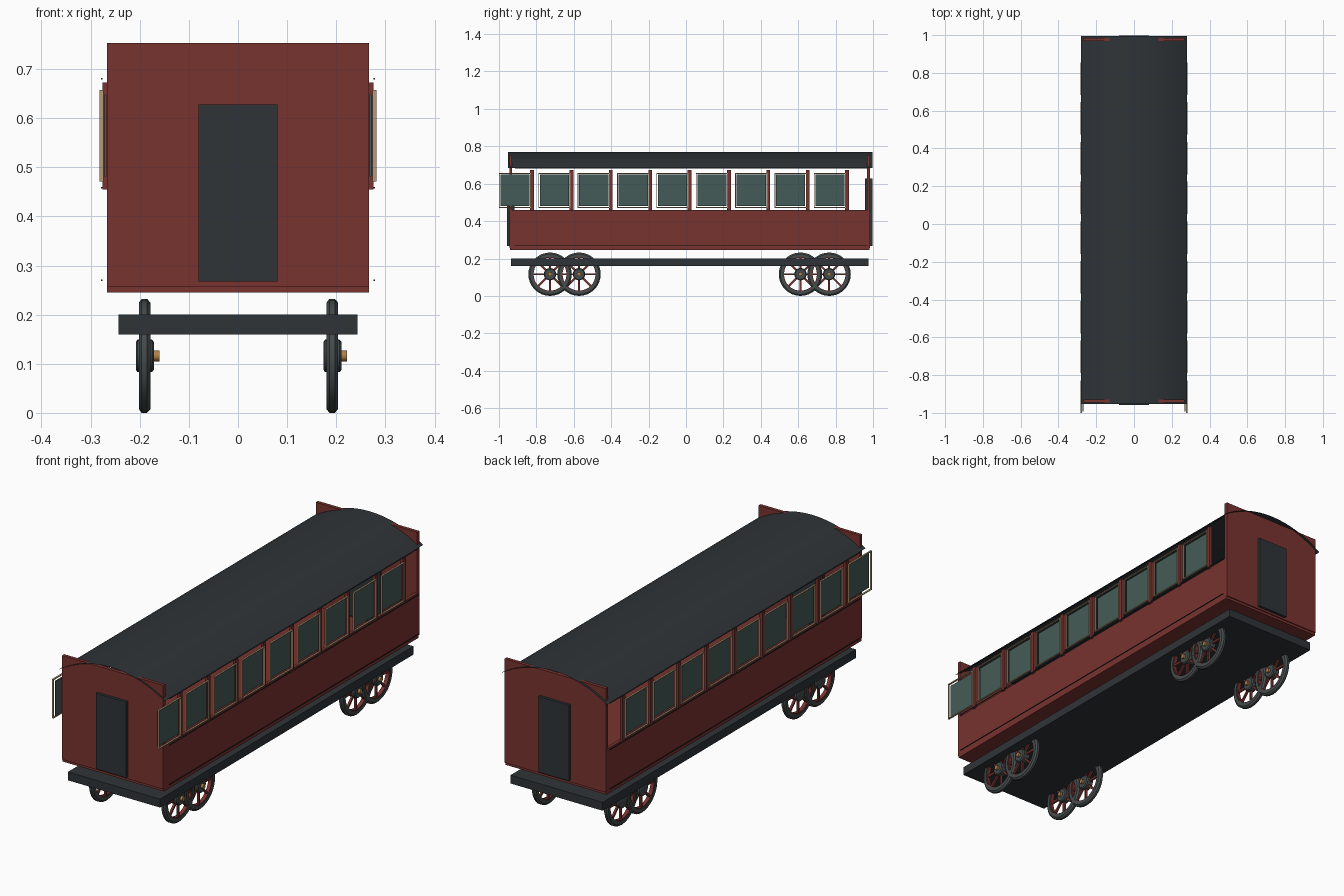
import bpy, bmesh, math
from mathutils import Matrix, Vector

if "Cube" in bpy.data.objects:
    bpy.data.objects.remove(bpy.data.objects["Cube"])

CY = 0.02                      # middle of the carriage along its length


def mat(name, r, g, b):
    m = bpy.data.materials.new(name)
    m.diffuse_color = (r, g, b, 1)
    m.use_nodes = True
    m.node_tree.nodes["Principled BSDF"].inputs["Base Color"].default_value = m.diffuse_color
    return m


RED = mat("red_paint", 0.19, 0.033, 0.029)
DARK = mat("dark_metal", 0.028, 0.034, 0.039)
STEEL = mat("wheel_steel", 0.06, 0.07, 0.07)
GLASS = mat("window_glass", 0.06, 0.105, 0.095)
TAN = mat("window_trim", 0.45, 0.33, 0.2)
BRASS = mat("brass", 0.42, 0.22, 0.07)


def finish(bm, name, material, smooth=False):
    me = bpy.data.meshes.new(name)
    bmesh.ops.recalc_face_normals(bm, faces=bm.faces)
    bm.to_mesh(me)
    bm.free()
    ob = bpy.data.objects.new(name, me)
    bpy.context.collection.objects.link(ob)
    me.materials.append(material)
    if smooth:
        bpy.ops.object.select_all(action='DESELECT')
        ob.select_set(True)
        bpy.context.view_layer.objects.active = ob
        bpy.ops.object.shade_smooth_by_angle(angle=math.radians(35))
    return ob


def add_box(bm, x0, x1, y0, y1, z0, z1, rot=None):
    m = (Matrix.Translation(((x0 + x1) / 2, (y0 + y1) / 2, (z0 + z1) / 2))
         @ Matrix.Diagonal((x1 - x0, y1 - y0, z1 - z0, 1)))
    bmesh.ops.create_cube(bm, size=1, matrix=rot @ m if rot else m)


def box(name, material, *b):
    bm = bmesh.new()
    add_box(bm, *b)
    return finish(bm, name, material)


def lathe(bm, profile, centre, n, closed=False):
    """Revolve (x, radius) points about the x axis."""
    rings = []
    for x, r in profile:
        rings.append([bm.verts.new(Vector(centre) + Vector(
            (x, r * math.cos(2 * math.pi * i / n), r * math.sin(2 * math.pi * i / n))))
            for i in range(n)])
    pairs = list(zip(rings, rings[1:])) + ([(rings[-1], rings[0])] if closed else [])
    for a, b in pairs:
        for i in range(n):
            j = (i + 1) % n
            bm.faces.new((a[i], a[j], b[j], b[i]))
    if not closed:
        bm.faces.new(rings[0])
        bm.faces.new(rings[-1])


# underframe and floor
box("underframe", DARK, -0.243, 0.243, -0.935, 0.975, 0.16, 0.20)
box("floor", RED, -0.267, 0.267, -0.94, 0.98, 0.245, 0.257)

# end walls and doors
for tag, y in (("front", CY - 0.957), ("back", CY + 0.957)):
    box(tag + "_end_wall", RED, -0.267, 0.267, y - 0.008, y + 0.008, 0.257, 0.753)
    box(tag + "_door", DARK, -0.08, 0.08, y - 0.021, y + 0.021, 0.267, 0.628)

# arched roof, a thin sheet
bm = bmesh.new()
half, rise, top = 0.28, 0.085, 0.77
R = (half ** 2 + rise ** 2) / (2 * rise)
amax = math.asin(half / R)
N = 16
prev = None
for i in range(N + 1):
    a = -amax + 2 * amax * i / N
    x, z = R * math.sin(a), top - R + R * math.cos(a)
    cur = [bm.verts.new((x, y, z)) for y in (CY - 0.973, CY + 0.976)]
    if prev:
        bm.faces.new((prev[0], cur[0], cur[1], prev[1]))
    prev = cur
finish(bm, "roof", DARK, True)

# sides: wall, beads, pillars, windows
for tag, s in (("left", -1), ("right", 1)):
    def side(bm, xa, xb, *r):
        add_box(bm, min(s * xa, s * xb), max(s * xa, s * xb), *r)

    bm = bmesh.new()
    side(bm, 0.251, 0.267, -0.94, 0.98, 0.257, 0.46)
    finish(bm, tag + "_side_wall", RED)

    bm = bmesh.new()
    for z in (0.27, 0.458, 0.68):
        side(bm, 0.276, 0.279, -0.915, 0.97, z - 0.0015, z + 0.0015)
    finish(bm, tag + "_beading", DARK)

    pillars, glass, trim = bmesh.new(), bmesh.new(), bmesh.new()
    for i in range(9):
        yp = -0.823 + 0.2105 * i
        side(pillars, 0.262, 0.276, yp - 0.01, yp + 0.01, 0.455, 0.673)
        yc = -0.914 + 0.2105 * i
        side(glass, 0.268, 0.272, yc - 0.078, yc + 0.078, 0.481, 0.648)
        z0, z1, w, t = 0.471, 0.657, 0.086, 0.004
        for e in (-w, w - t):
            side(trim, 0.274, 0.282, yc + e, yc + e + t, z0, z1)
        for z in (z0, z1 - t):
            side(trim, 0.274, 0.282, yc - w + t, yc + w - t, z, z + t)
    finish(pillars, tag + "_pillars", RED)
    finish(glass, tag + "_window_glass", GLASS)
    finish(trim, tag + "_window_trim", TAN)

# wheels, all with their caps facing +x
for k, yw in enumerate((-0.727, -0.572, 0.612, 0.765)):
    for tag, xw in (("left", -0.190), ("right", 0.192)):
        c = (xw, yw, 0.116)
        name = f"{tag}_wheel_{k + 1}_"
        bm = bmesh.new()
        lathe(bm, [(-0.012, 0.092), (-0.012, 0.108), (-0.006, 0.116), (0.005, 0.116),
                   (0.012, 0.108), (0.012, 0.092)], c, 32, True)
        finish(bm, name + "tyre", STEEL, True)
        bm = bmesh.new()
        lathe(bm, [(-0.018, 0.028), (-0.015, 0.033), (0.015, 0.033), (0.019, 0.028)], c, 24)
        finish(bm, name + "hub", STEEL, True)
        bm = bmesh.new()
        lathe(bm, [(0.018, 0.011), (0.030, 0.011)], c, 16)
        finish(bm, name + "cap", BRASS, True)
        # spokes with a thin inner ring
        bm = bmesh.new()
        for i in range(8):
            rot = Matrix.Translation(c) @ Matrix.Rotation(2 * math.pi * i / 8, 4, 'X')
            add_box(bm, -0.005, 0.005, -0.005, 0.005, 0.028, 0.095, rot)
        lathe(bm, [(-0.009, 0.088), (-0.009, 0.093), (0.009, 0.093), (0.009, 0.088)], c, 32, True)
        finish(bm, name + "spokes", RED)
